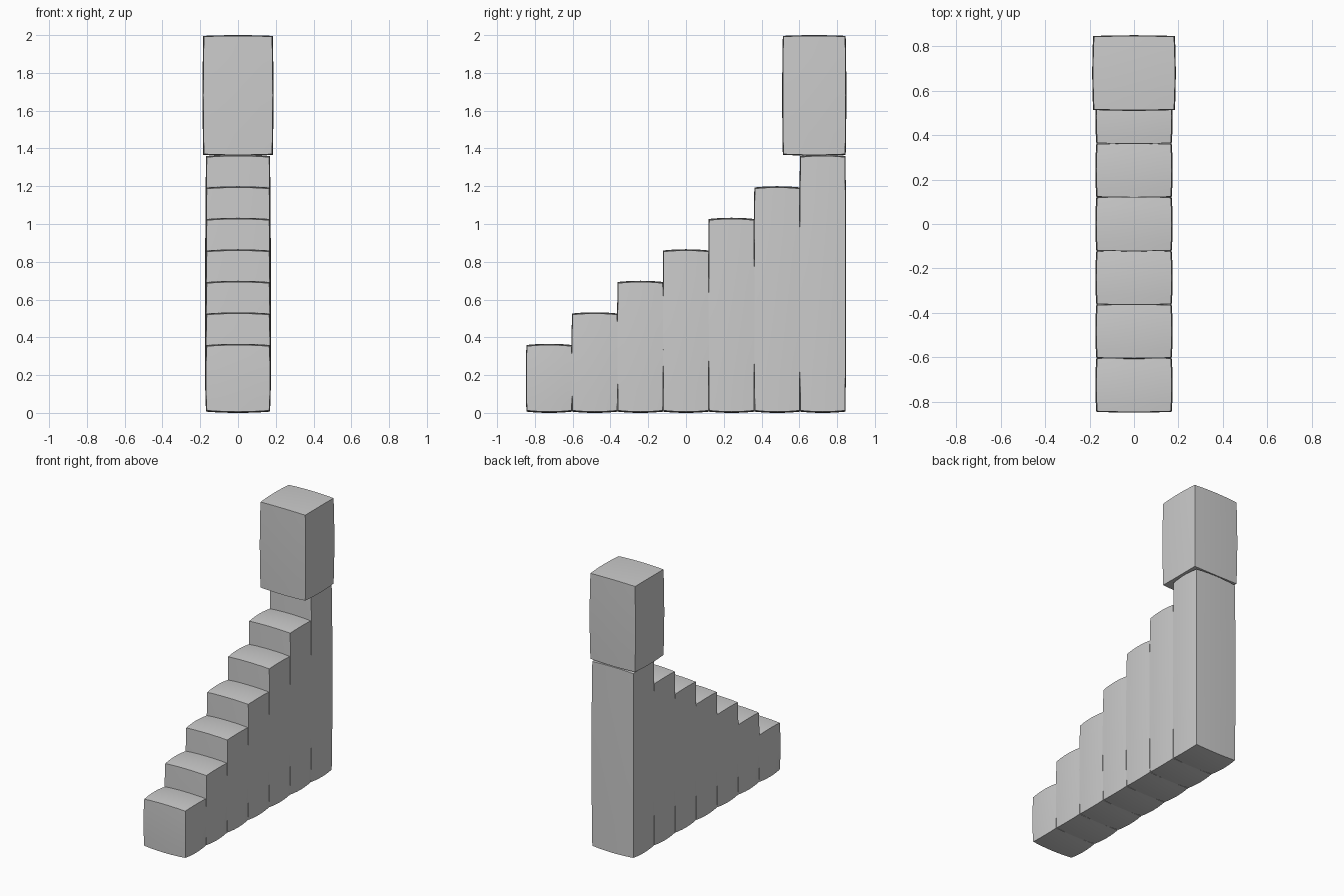
import bpy, bmesh
from mathutils import Vector

if "Cube" in bpy.data.objects:
    bpy.data.objects.remove(bpy.data.objects["Cube"])

SEGMENTS = 6


def pillow_box(name, centre, half, bulge):
    """Box whose faces and edges bow gently outward; half is measured at face centres."""
    bm = bmesh.new()
    bmesh.ops.create_cube(bm, size=2)
    bmesh.ops.subdivide_edges(bm, edges=bm.edges[:], cuts=SEGMENTS - 1, use_grid_fill=True)
    for v in bm.verts:
        p = v.co.copy()
        for a in range(3):
            others = (p.length_squared - p[a] ** 2) / 2
            v.co[a] = centre[a] + p[a] * (half[a] - bulge[a] * others)
    mesh = bpy.data.meshes.new(name)
    bm.to_mesh(mesh)
    bm.free()
    obj = bpy.data.objects.new(name, mesh)
    bpy.context.collection.objects.link(obj)
    bpy.ops.object.select_all(action='DESELECT')
    obj.select_set(True)
    bpy.context.view_layer.objects.active = obj
    bpy.ops.object.shade_smooth_by_angle()
    return obj


# Rising row of step columns
for i in range(7):
    top = 0.366 + i * 0.1668
    pillow_box(f"step_column_{i + 1}",
               Vector((0, -0.724 + i * 0.2413, top / 2)),
               (0.174, 0.124, top / 2), (0.009, 0.006, 0.013))

# Larger block resting over the tallest column
pillow_box("top_block", Vector((0, 0.679, 1.681)),
           (0.188, 0.170, 0.319), (0.008, 0.007, 0.008))
